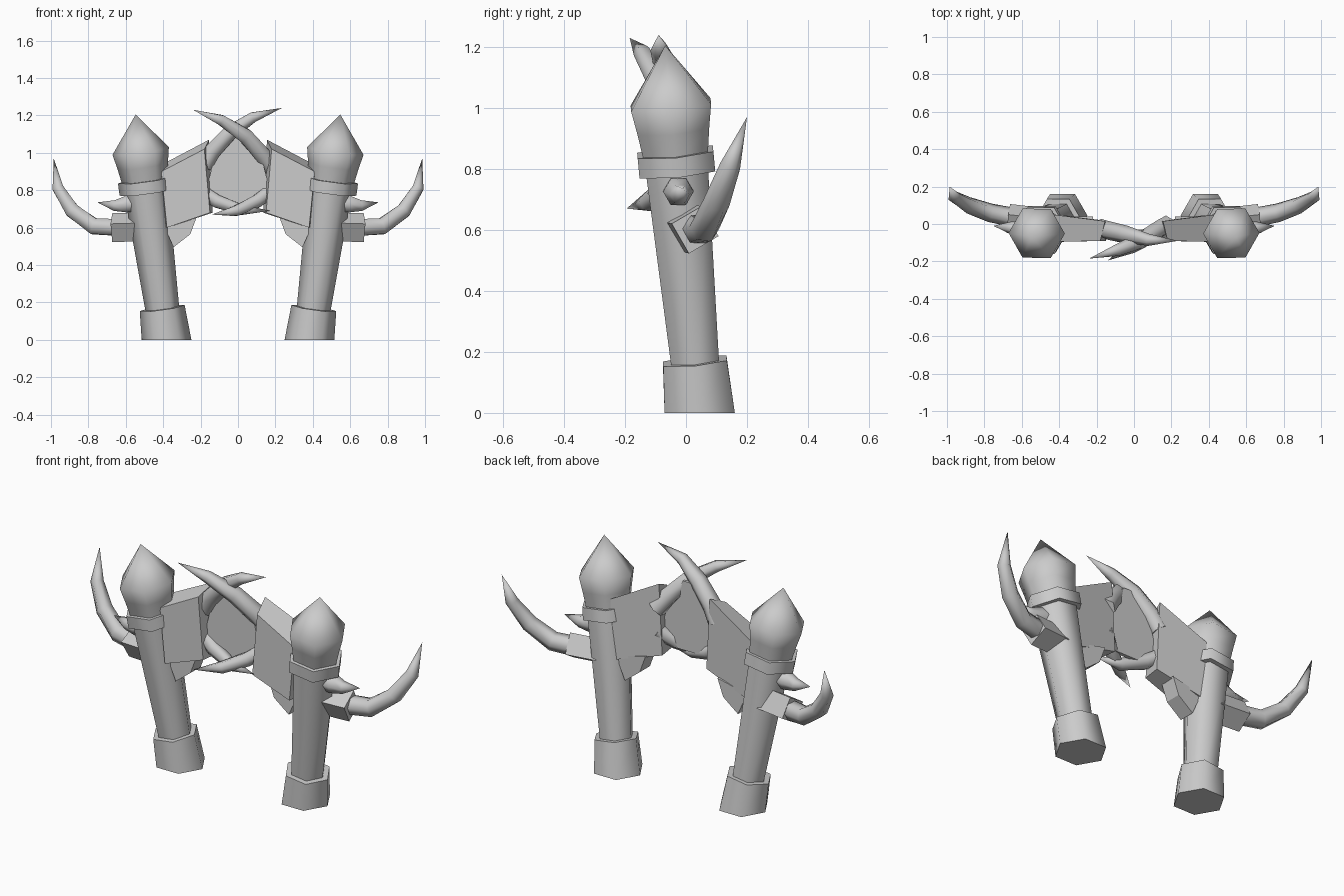
import bpy, bmesh, math
from mathutils import Vector

cube = bpy.data.objects.get("Cube")
if cube:
    bpy.data.objects.remove(cube, do_unlink=True)

GREY = (0.6, 0.6, 0.6, 1)
stone = bpy.data.materials.new("plain_grey")
stone.use_nodes = True
stone.diffuse_color = GREY
stone.node_tree.nodes["Principled BSDF"].inputs["Base Color"].default_value = GREY


def finish(name, bm, angle):
    bmesh.ops.recalc_face_normals(bm, faces=bm.faces)
    mesh = bpy.data.meshes.new(name)
    bm.to_mesh(mesh)
    bm.free()
    mesh.materials.append(stone)
    obj = bpy.data.objects.new(name, mesh)
    bpy.context.collection.objects.link(obj)
    bpy.ops.object.select_all(action='DESELECT')
    obj.select_set(True)
    bpy.context.view_layer.objects.active = obj
    bpy.ops.object.shade_smooth_by_angle(angle=math.radians(angle))
    return obj


def sweep(name, path, radii, sides=6, ref=(0, 1, 0), turn=0, flat_start=False, angle=65):
    """Rings of given radii along a path; a zero radius ends in a point."""
    pts = [Vector(p) for p in path]
    bm = bmesh.new()
    rings = []
    for i, (p, r) in enumerate(zip(pts, radii)):
        t = (pts[min(i + 1, len(pts) - 1)] - pts[max(i - 1, 0)]).normalized()
        if flat_start and i == 0:
            t = Vector((0, 0, 1))
        u = Vector(ref)
        u = (u - t * u.dot(t)).normalized()
        v = t.cross(u)
        if r == 0:
            rings.append([bm.verts.new(p)])
            continue
        angles = [turn + k * math.tau / sides for k in range(sides)]
        rings.append([bm.verts.new(p + (u * math.cos(a) + v * math.sin(a)) * r) for a in angles])
    for a, b in zip(rings, rings[1:]):
        for k in range(sides):
            n = (k + 1) % sides
            if len(b) == 1:
                bm.faces.new((a[k], a[n], b[0]))
            else:
                bm.faces.new((a[k], a[n], b[n], b[k]))
    for ring in (rings[0], rings[-1]):
        if len(ring) > 1:
            bm.faces.new(ring)
    return finish(name, bm, angle)


def slab(name, front, back):
    """Solid between two matching outlines."""
    bm = bmesh.new()
    a = [bm.verts.new(p) for p in front]
    b = [bm.verts.new(p) for p in back]
    bm.faces.new(a)
    bm.faces.new(b)
    for k in range(len(a)):
        n = (k + 1) % len(a)
        bm.faces.new((a[k], a[n], b[n], b[k]))
    return finish(name, bm, 20)


def flip(points, s):
    return [(s * x, y, z) for x, y, z in points]


FOOT = Vector((0.382, 0.045, 0))
TIP = Vector((0.547, -0.068, 1.205))


def along(z):
    return tuple(FOOT.lerp(TIP, z / TIP.z))


for side, s in (("left", 1), ("right", -1)):
    # Leaning hexagonal pillar
    for part, profile in (
        ("foot", [(0, 0.133), (0.17, 0.121)]),
        ("shaft", [(0.1, 0.088), (0.8, 0.118)]),
        ("collar", [(0.79, 0.144), (0.855, 0.144)]),
        ("finial", [(0.84, 0.121), (0.93, 0.136), (1.01, 0.152), (1.205, 0)]),
    ):
        sweep(f"{side}_pillar_{part}", flip([along(z) for z, r in profile], s),
              [r for z, r in profile], ref=(1, 0, 0), flat_start=part == "foot")

    # Outer socket, horn and small spike
    sweep(f"{side}_horn_socket", flip([(0.5, 0.01, 0.605), (0.672, 0.03, 0.6)], s),
          [0.08, 0.08], sides=4, turn=s * math.radians(-15))
    sweep(f"{side}_outer_horn",
          flip([(0.62, 0.03, 0.6), (0.77, 0.06, 0.607), (0.885, 0.1, 0.69),
                (0.962, 0.145, 0.81), (0.985, 0.2, 0.97)], s),
          [0.052, 0.05, 0.045, 0.034, 0])
    sweep(f"{side}_spike",
          flip([(0.54, -0.025, 0.73), (0.6, -0.025, 0.725), (0.66, -0.02, 0.718),
                (0.752, -0.01, 0.735)], s),
          [0.05, 0.05, 0.033, 0])

    # Arch shoulder and the bracket under it
    slab(f"{side}_shoulder",
         flip([(0.18, -0.09, 1.02), (0.41, -0.095, 0.9), (0.38, -0.095, 0.6), (0.15, -0.09, 0.68)], s),
         flip([(0.155, 0.015, 1.07), (0.43, 0.05, 0.925), (0.4, 0.05, 0.6), (0.135, 0.015, 0.68)], s))
    bracket = [(0.22, 0.66), (0.255, 0.565), (0.345, 0.495), (0.4, 0.62)]
    slab(f"{side}_bracket",
         flip([(x, -0.05, z) for x, z in bracket], s),
         flip([(x, 0.04, z) for x, z in bracket], s))

# Centre panel
panel = [(0.04, 1.1), (0.13, 0.96), (0.17, 0.8), (0.1, 0.72)]
panel += [(-x, z) for x, z in reversed(panel)]
slab("centre_panel", [(x, -0.05, z) for x, z in panel], [(x, -0.03, z) for x, z in panel])

# Crossing upper tusks
UPPER = [0.048, 0.05, 0.046, 0.032, 0]
sweep("right_upper_tusk", [(-0.18, -0.02, 0.93), (-0.135, -0.035, 1.01), (-0.04, -0.055, 1.11),
                           (0.08, -0.085, 1.19), (0.235, -0.09, 1.24)], UPPER)
sweep("left_upper_tusk", [(0.18, 0, 0.92), (0.13, -0.03, 0.99), (0.04, -0.085, 1.09),
                          (-0.09, -0.14, 1.175), (-0.24, -0.185, 1.23)], UPPER)

# Crossing lower tusks
LOWER = [0.042, 0.04, 0.032, 0]
sweep("right_lower_tusk", [(-0.19, -0.03, 0.79), (-0.11, -0.05, 0.74),
                           (0.02, -0.085, 0.695), (0.17, -0.1, 0.69)], LOWER)
sweep("left_lower_tusk", [(0.18, -0.01, 0.8), (0.1, -0.06, 0.74),
                          (-0.01, -0.125, 0.69), (-0.14, -0.195, 0.67)], LOWER)
